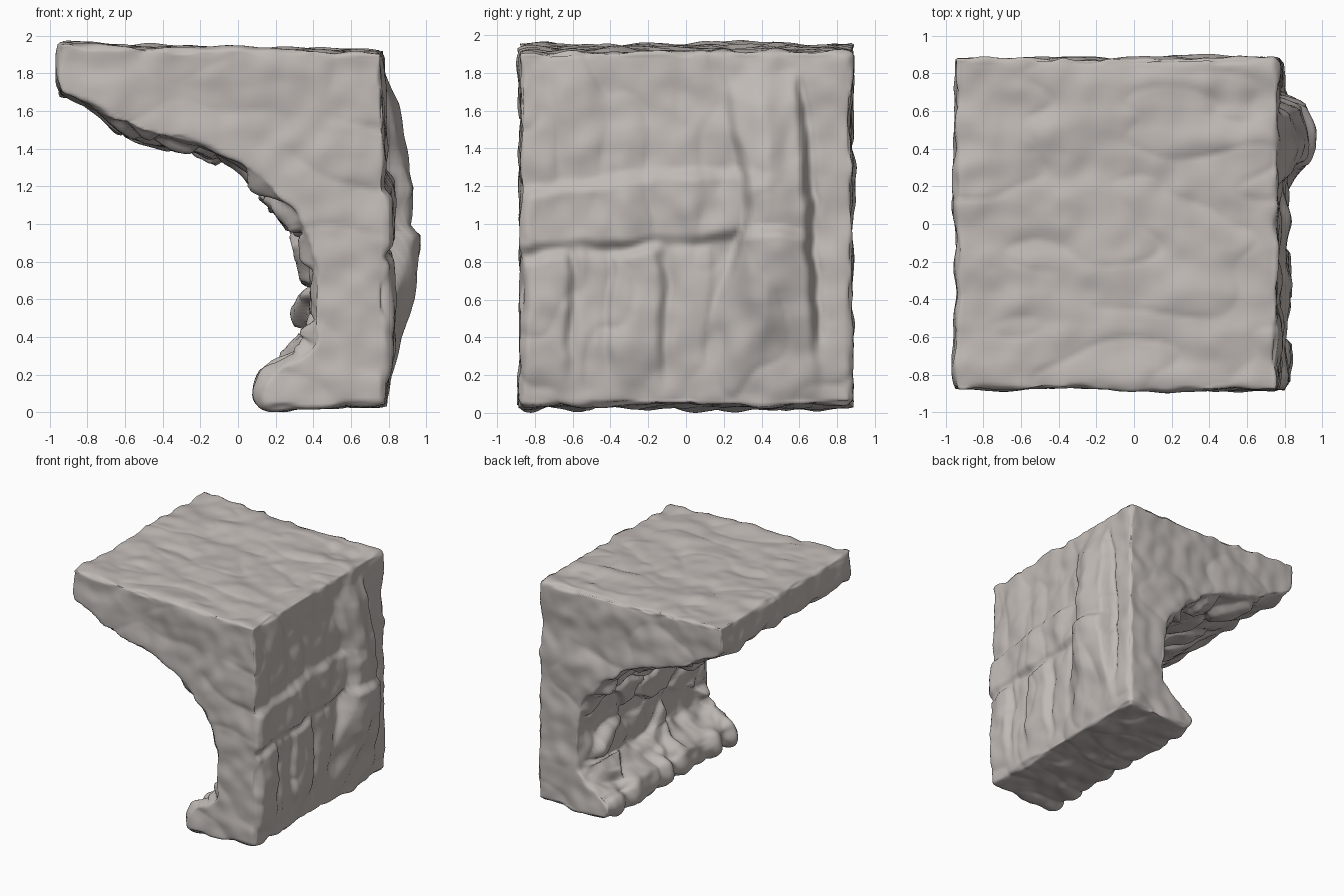
import bpy, bmesh, math
from mathutils import Vector, noise

if "Cube" in bpy.data.objects:
    bpy.data.objects.remove(bpy.data.objects["Cube"])

# Side profile (x, z) of the overhanging cliff
PROFILE = [(-0.95, 1.965), (-0.4, 1.945), (0.2, 1.93), (0.765, 1.92), (0.785, 1.5),
           (0.775, 1.0), (0.79, 0.5), (0.785, 0.04), (0.5, 0.035), (0.15, 0.025),
           (0.11, 0.11), (0.15, 0.20), (0.3, 0.285), (0.41, 0.38), (0.41, 0.7),
           (0.39, 0.87), (0.32, 1.03), (0.17, 1.20), (0.0, 1.32), (-0.2, 1.42),
           (-0.5, 1.49), (-0.75, 1.61), (-0.94, 1.70), (-0.965, 1.78)]
HALF = 0.882


def step(a, b, t):
    t = max(0.0, min(1.0, (t - a) / (b - a)))
    return t * t * (3 - 2 * t)


def band(lo, hi, soft, t):
    return step(lo - soft, lo + soft, t) * (1 - step(hi - soft, hi + soft, t))


def curve(points, t):
    for (a, u), (b, v) in zip(points, points[1:]):
        if a <= t <= b:
            return u + (v - u) * (t - a) / (b - a)
    return 0.0


# How far the broken slabs stand out of the right-hand face
SPUR = [(0.08, 0), (0.3, .06), (0.6, .15), (0.92, .205), (0.98, .15),
        (1.2, .16), (1.4, .125), (1.65, .07), (1.8, 0)]


def slabs(y, z):
    wob = noise.noise_vector(Vector((y * 3, z * 3, 7))) * 0.04
    wob += noise.noise_vector(Vector((y * 8, z * 8, 2))) * 0.015
    y, z = y + wob.x, z + wob.y
    low = 0.86 + 0.09 * (y + 0.88)
    uneven = 0.045 + 0.03 * noise.noise(Vector((y * 4, z, 3)))
    ledge = uneven * band(low, low + 0.33, 0.04, z) * (1 - step(0.58, 0.64, y)) * step(-0.92, -0.8, y)
    cols = 0.0
    for a, b, h in ((-0.86, -0.62, .045), (-0.58, -0.42, .02), (-0.40, -0.13, .045), (-0.08, 0.12, .015)):
        cols += h * band(a, b, 0.03, y) * step(0.08, 0.4, z) * (1 - step(low - 0.08, low, z))
    left = 0.33 - (z - 1) * 0.17 if z > 1 else 0.33 - (1 - z) * 0.41
    right = 0.60 + max(0, 1.75 - z) * 0.055
    mid = 1 - 0.35 * abs(y - 0.42) / 0.25
    spur = curve(SPUR, z) * band(left, right, 0.035, y) * max(0.3, mid) * step(0.05, 0.38, y)
    groove = -0.02 * band(right + 0.01, right + 0.05, 0.02, y) * band(0.4, 1.75, 0.05, z)
    return max(ledge + cols, spur) + groove


# Rock blocks on the hollow underside
def blocks(p):
    q = Vector((p.x * 3.2, p.y * 2.6, p.z * 4.0)) + noise.noise_vector(p * 3) * 0.3
    dist, pts = noise.voronoi(q)
    height = 0.5 + 0.5 * math.sin(pts[0].x * 12.9 + pts[0].y * 78.2 + pts[0].z * 37.7)
    boulder = 0.06 * math.exp(-((p.y - 0.68) / 0.16) ** 2 - ((p.z - 0.54) / 0.12) ** 2)
    return (0.085 * height - 0.005) * step(-0.05, 0.2, dist[1] - dist[0]) + boulder


# Plain extruded body
bm = bmesh.new()
face = bm.faces.new([bm.verts.new((x, -HALF, z)) for x, z in PROFILE])
ext = bmesh.ops.extrude_face_region(bm, geom=[face])
bmesh.ops.translate(bm, vec=(0, 2 * HALF, 0),
                    verts=[g for g in ext['geom'] if isinstance(g, bmesh.types.BMVert)])
bmesh.ops.recalc_face_normals(bm, faces=bm.faces)
mesh = bpy.data.meshes.new("rock_overhang")
bm.to_mesh(mesh)
bm.free()
rock = bpy.data.objects.new("rock_overhang", mesh)
bpy.context.collection.objects.link(rock)
bpy.context.view_layer.objects.active = rock
rock.select_set(True)

# Even surface with softened corners
rem = rock.modifiers.new("remesh", 'REMESH')
rem.mode = 'VOXEL'
rem.voxel_size = 0.018
smo = rock.modifiers.new("soften", 'SMOOTH')
smo.factor = 0.5
smo.iterations = 16
for name in ("remesh", "soften"):
    bpy.ops.object.modifier_apply(modifier=name)

# Carve the rock surface
mesh = rock.data
normals = [v.normal.copy() for v in mesh.vertices]
for v, n in zip(mesh.vertices, normals):
    p = v.co.copy()
    stretch = Vector((p.x * 2.0, p.y * 5.5, p.z * 3.5))
    d = 0.024 * noise.noise(stretch) + 0.012 * noise.noise(p * 8)
    d -= 0.010 * (1 - abs(noise.noise(stretch * 0.9 + Vector((5, 3, 1))))) ** 6
    edge = 1 - step(0.75, 0.97, max(abs(n.x), abs(n.y), abs(n.z)))
    d += 0.035 * edge * noise.noise(p * 7 + Vector((9, 4, 2)))
    move = n * d
    if p.x > 0.6:
        move.x += slabs(p.y, p.z) * step(0.3, 0.8, n.x)
    fade = (1 - step(0.3, 0.7, abs(n.y))) * (1 - step(HALF - 0.1, HALF - 0.01, abs(p.y)))
    inner = step(0.17, 0.26, p.z) * (1 - step(1.52, 1.66, p.z)) * (1 - step(0.45, 0.6, p.x))
    if inner * fade > 0:
        move += n * blocks(p) * inner * fade
    # lumpy lip along the foot
    lip = band(0.04, 0.24, 0.05, p.z) * (1 - step(0.2, 0.34, p.x)) * fade
    lump = 0.5 + 0.5 * math.sin(p.y * 19 + 3 * noise.noise(Vector((p.y * 3, 0, 0))))
    move += n * lip * 0.04 * lump
    v.co = p + move

# Stand on the ground
low = min(v.co.z for v in mesh.vertices)
for v in mesh.vertices:
    v.co.z -= low

bpy.ops.object.shade_smooth()
stone = bpy.data.materials.new("warm grey stone")
stone.diffuse_color = (0.53, 0.49, 0.465, 1)
stone.use_nodes = True
stone.node_tree.nodes["Principled BSDF"].inputs["Base Color"].default_value = stone.diffuse_color
mesh.materials.clear()
mesh.materials.append(stone)
